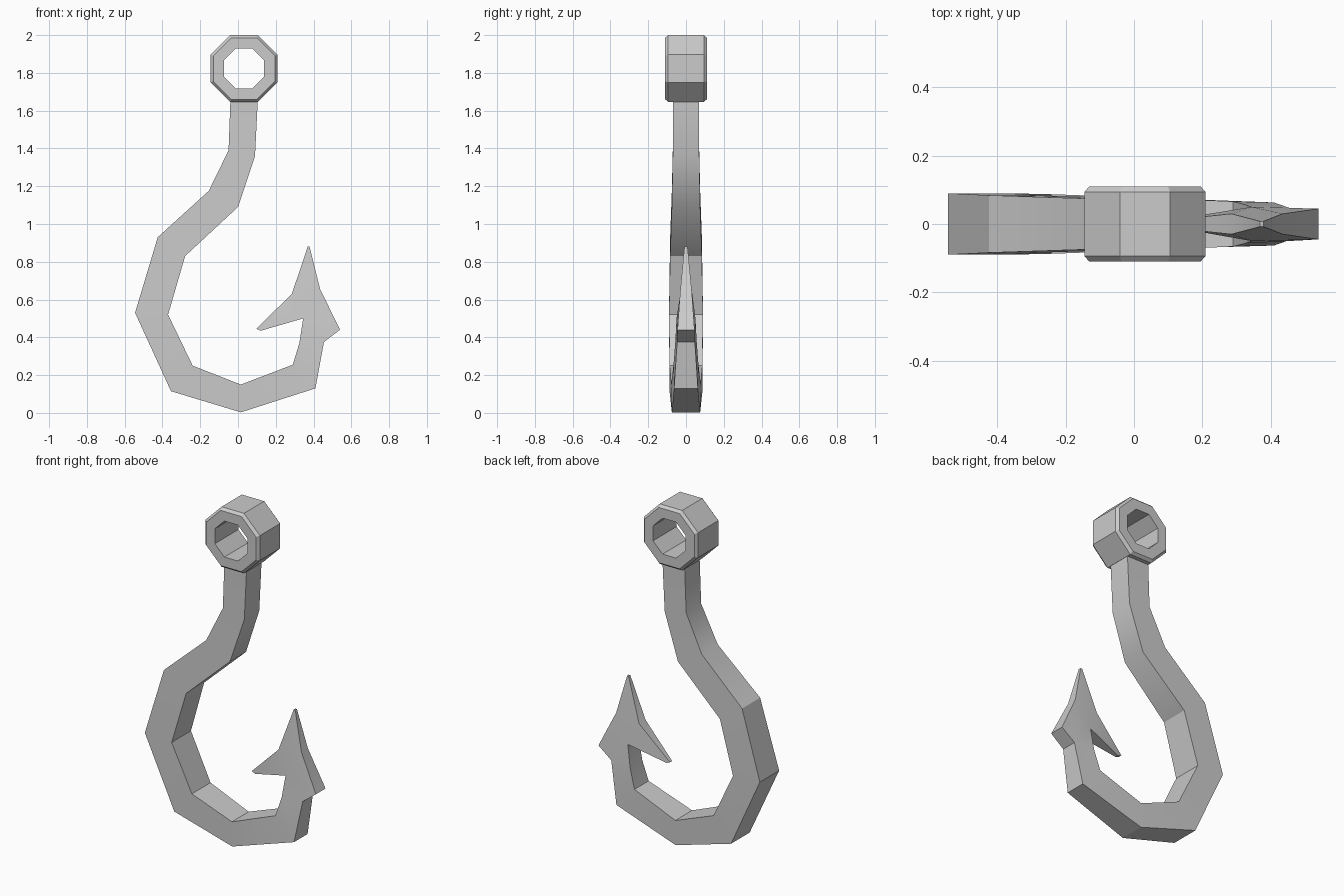
import bpy, bmesh, math

if "Cube" in bpy.data.objects:
    bpy.data.objects.remove(bpy.data.objects["Cube"])

def make_object(name, verts, faces):
    mesh = bpy.data.meshes.new(name)
    mesh.from_pydata(verts, [], faces)
    bm = bmesh.new()
    bm.from_mesh(mesh)
    bmesh.ops.recalc_face_normals(bm, faces=bm.faces)
    bm.to_mesh(mesh)
    bm.free()
    ob = bpy.data.objects.new(name, mesh)
    bpy.context.collection.objects.link(ob)
    bpy.ops.object.select_all(action='DESELECT')
    ob.select_set(True)
    bpy.context.view_layer.objects.active = ob
    bpy.ops.object.shade_smooth_by_angle(angle=math.radians(30))
    return ob

# Hook outline: x, z, half thickness (outer side down, barbed point, inner side up)
outline = [
    (-.04, 1.66, .07), (-.05, 1.39, .07), (-.155, 1.175, .075), (-.425, .93, .084),
    (-.545, .53, .09), (-.355, .115, .087), (.015, .003, .075), (.41, .13, .063),
    (.455, .375, .047),
    (.54, .44, .045), (.435, .655, .03), (.379, .88, .008), (.369, .88, .008),
    (.285, .63, .03), (.097, .445, .01), (.12, .435, .01), (.345, .5, .05),
    (.325, .37, .057), (.29, .255, .066), (.015, .15, .078), (-.24, .25, .087),
    (-.37, .52, .09), (-.28, .83, .084), (0, 1.09, .075), (.09, 1.36, .07),
    (.105, 1.66, .07),
]
n = len(outline)
verts = [(x, s * h, z) for s in (-1, 1) for x, z, h in outline]

# Bent shank as a strip, then the arrow head, its tip and its barb
front = [(i, i + 1, n - 2 - i, n - 1 - i) for i in range(8)]
front += [(8, 9, 10, 13, 16, 17), (10, 11, 12, 13), (13, 14, 15, 16)]
back = [tuple(i + n for i in reversed(f)) for f in front]
sides = [(i, (i + 1) % n, (i + 1) % n + n, i + n) for i in range(n)]
make_object("hook", verts, front + back + sides)

# Octagonal eye: chamfered profile turned about the y axis (apothem, y)
profile = [(.106, -.11), (.163, -.11), (.177, -.094),
           (.177, .094), (.163, .11), (.106, .11)]
k, m = 8, len(profile)
verts, faces = [], []
for i in range(k):
    a = math.tau * (i + .5) / k
    for r, y in profile:
        r /= math.cos(math.pi / k)
        verts.append((.032 + r * math.cos(a), y, 1.823 + r * math.sin(a)))
    for j in range(m):
        i2, j2 = (i + 1) % k, (j + 1) % m
        faces.append((i * m + j, i2 * m + j, i2 * m + j2, i * m + j2))
make_object("eye", verts, faces)
